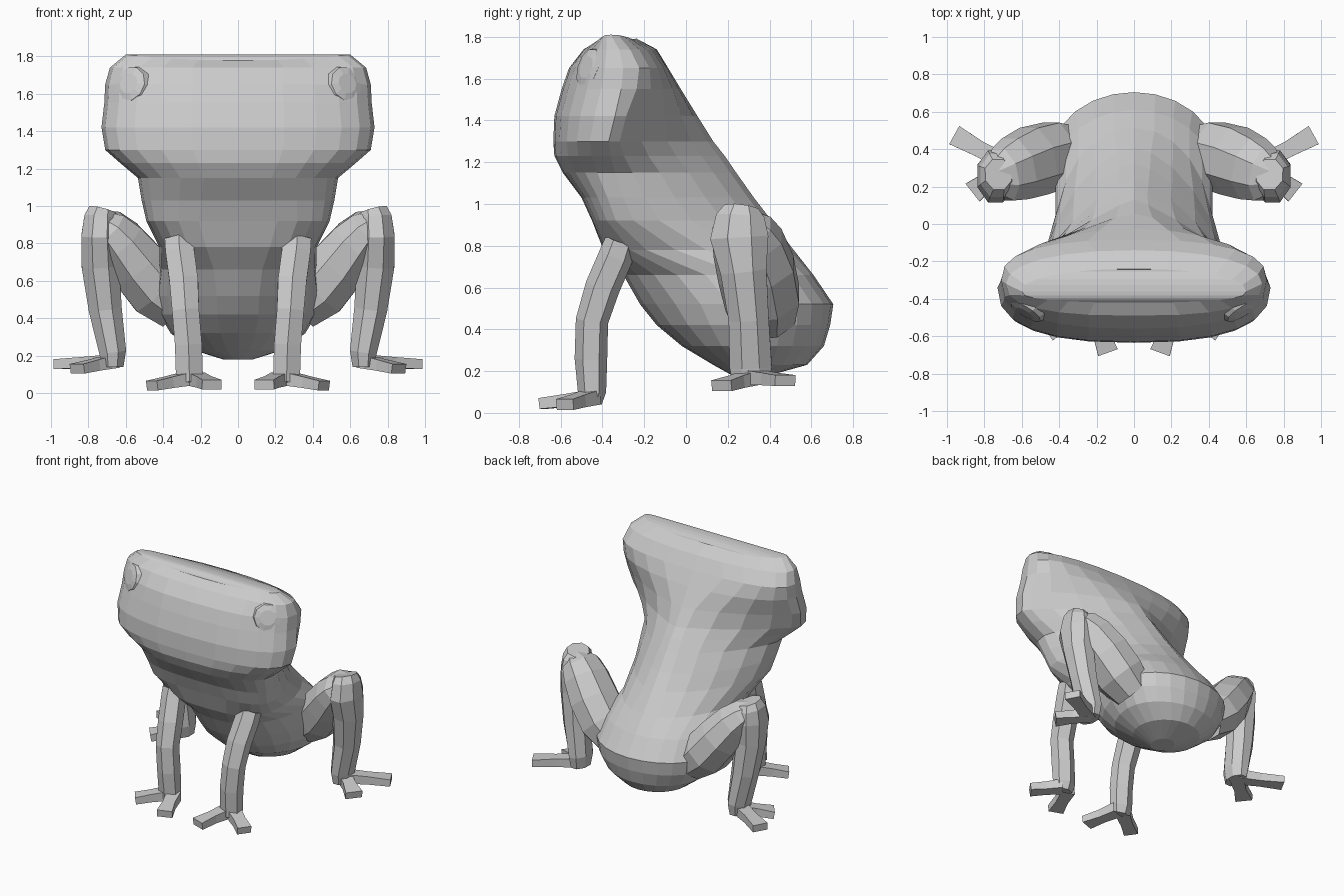
import bpy, bmesh, math
from mathutils import Vector

skin = bpy.data.materials.new("grey_skin")
skin.diffuse_color = (0.6, 0.6, 0.6, 1)


def finish(name, bm):
    bmesh.ops.recalc_face_normals(bm, faces=bm.faces[:])
    mesh = bpy.data.meshes.new(name)
    bm.to_mesh(mesh)
    bm.free()
    mesh.materials.append(skin)
    obj = bpy.data.objects.new(name, mesh)
    bpy.context.collection.objects.link(obj)


def bridge(bm, rings):
    n = len(rings[0])
    for r0, r1 in zip(rings, rings[1:]):
        for i in range(n):
            j = (i + 1) % n
            bm.faces.new((r0[i], r0[j], r1[j], r1[i]))


def power(v, e):
    return math.copysign(abs(v) ** e, v)


# Body and head: stacked rounded sections
# z, front y, back y, half width, y of widest point, front power, back power
SECTIONS = [
    (0.18, 0.22, 0.40, 0.08, 0.30, 2.0, 2.0),
    (0.23, 0.13, 0.58, 0.24, 0.35, 2.0, 2.0),
    (0.32, -0.02, 0.66, 0.36, 0.36, 2.0, 2.0),
    (0.42, -0.14, 0.69, 0.42, 0.37, 2.0, 2.0),
    (0.52, -0.22, 0.705, 0.44, 0.36, 2.0, 2.0),
    (0.66, -0.30, 0.61, 0.42, 0.27, 2.3, 2.0),
    (0.78, -0.395, 0.515, 0.42, -0.05, 3.0, 2.0),
    (0.92, -0.45, 0.41, 0.49, -0.25, 3.2, 1.6),
    (1.03, -0.50, 0.325, 0.515, -0.30, 2.8, 1.5),
    (1.15, -0.59, 0.24, 0.535, -0.34, 2.5, 1.4),
    (1.23, -0.63, 0.185, 0.63, -0.36, 2.5, 1.25),
    (1.30, -0.635, 0.13, 0.71, -0.37, 2.5, 1.2),
    (1.42, -0.63, 0.055, 0.73, -0.34, 2.5, 1.35),
    (1.55, -0.595, -0.025, 0.715, -0.31, 2.5, 2.0),
    (1.65, -0.56, -0.085, 0.71, -0.30, 2.5, 2.6),
    (1.74, -0.49, -0.14, 0.685, -0.32, 2.6, 2.2),
    (1.79, -0.42, -0.24, 0.60, -0.36, 2.6, 2.2),
]
SEG = 24
bm = bmesh.new()
rings = []
for k, (z, yf, yb, w, yw, nf, nb) in enumerate(SECTIONS):
    ring = []
    for i in range(SEG):
        a = 2 * math.pi * i / SEG
        s, c = math.sin(a), math.cos(a)
        e = 2 / (nf if c > 0 else nb)
        x = w * power(s, e)
        y = yw + abs(power(c, e)) * ((yf if c > 0 else yb) - yw)
        # raised brows at the sides and a shallow dip along the crown
        dz = 0
        if k == len(SECTIONS) - 1:
            dz = -0.012 + 0.032 * (x / w) ** 2
            if c < 0:
                dz += 0.015 * max(0, 1 - abs(x) / 0.35)
        ring.append(bm.verts.new((x, y, z + dz)))
    rings.append(ring)
bridge(bm, rings)
for ring in (rings[0], rings[-1]):
    for i in range(SEG // 2):
        loop = [ring[i], ring[i + 1], ring[-i - 1], ring[-i % SEG]]
        bm.faces.new(list(dict.fromkeys(loop)))
finish("body_and_head", bm)


def tube(name, side, points, sides, ref, caps):
    """Tapered limb through points (x, y, z, radius a, radius b)."""
    bm = bmesh.new()
    pos = [Vector((p[0] * side, p[1], p[2])) for p in points]
    rings = []
    for k, p in enumerate(points):
        t = (pos[min(k + 1, len(pos) - 1)] - pos[max(k - 1, 0)]).normalized()
        u = Vector(ref).cross(t).normalized()
        v = t.cross(u)
        ring = []
        for i in range(sides):
            a = 2 * math.pi * (i + 0.5) / sides
            m = 1.414 if sides == 4 else 1.04
            off = u * math.cos(a) * p[3] * m + v * math.sin(a) * p[4] * m
            ring.append(bm.verts.new(pos[k] + off))
        rings.append(ring)
    bridge(bm, rings)
    for c in caps:
        bm.faces.new(rings[c])
    finish(name, bm)


FORE_LEG = [(0.315, -0.31, 0.82, 0.085, 0.075), (0.31, -0.335, 0.75, 0.085, 0.08),
            (0.29, -0.40, 0.60, 0.085, 0.08), (0.28, -0.45, 0.44, 0.08, 0.075),
            (0.265, -0.455, 0.26, 0.08, 0.075), (0.26, -0.45, 0.10, 0.08, 0.065),
            (0.26, -0.46, 0.05, 0.065, 0.055)]
THIGH = [(0.32, 0.375, 0.45, 0.13, 0.15),
         (0.43, 0.365, 0.55, 0.165, 0.185), (0.54, 0.335, 0.685, 0.16, 0.19),
         (0.635, 0.295, 0.81, 0.14, 0.175), (0.70, 0.265, 0.88, 0.115, 0.15),
         (0.755, 0.25, 0.93, 0.06, 0.09)]
SHIN = [(0.725, 0.265, 0.98, 0.075, 0.085), (0.735, 0.26, 0.94, 0.09, 0.12),
        (0.74, 0.255, 0.84, 0.102, 0.145), (0.735, 0.275, 0.68, 0.105, 0.115),
        (0.71, 0.30, 0.45, 0.092, 0.10), (0.67, 0.31, 0.22, 0.075, 0.105),
        (0.67, 0.31, 0.14, 0.06, 0.09)]
# toes: ankle point, tip point, half width at the tip
TOES = {
    "fore_toe_inner": ((0.225, -0.45, 0.075), (0.14, -0.685, 0.045), 0.055),
    "fore_toe_outer": ((0.28, -0.45, 0.075), (0.46, -0.58, 0.04), 0.05),
    "hind_toe_back": ((0.68, 0.32, 0.17), (0.96, 0.475, 0.155), 0.055),
    "hind_toe_front": ((0.67, 0.32, 0.17), (0.86, 0.17, 0.13), 0.06),
}

for side, label in ((1, "right"), (-1, "left")):
    # Limbs (ends buried in another part stay open)
    tube("fore_leg_" + label, side, FORE_LEG, 6, (0, 1, 0), (-1,))
    tube("thigh_" + label, side, THIGH, 8, (0, 1, 0), (-1,))
    tube("shin_" + label, side, SHIN, 8, (0, 1, 0), (0, -1))
    # Toes
    for name, (a, b, w) in TOES.items():
        mid = [(p + q) / 2 for p, q in zip(a, b)]
        tube(name + "_" + label, side,
             [(*a, 0.05, 0.035), (*mid, 0.043, 0.03), (*b, w, 0.026)],
             4, (0, 0, 1), (-1,))
    # Eye: shallow dome on the head corner
    n = Vector((0.5 * side, -0.8, 0.28)).normalized()
    c = Vector((0.575 * side, -0.462, 1.65))
    u = n.cross(Vector((0, 0, 1))).normalized()
    v = u.cross(n)
    bm = bmesh.new()
    rings = []
    for r, h in ((0.115, -0.03), (0.095, 0.01), (0.055, 0.02)):
        rings.append([bm.verts.new(c + n * h
                      + (u * math.cos(k * math.pi / 5) + v * math.sin(k * math.pi / 5)) * r)
                      for k in range(10)])
    bridge(bm, rings)
    bm.faces.new(rings[-1])
    finish("eye_" + label, bm)
